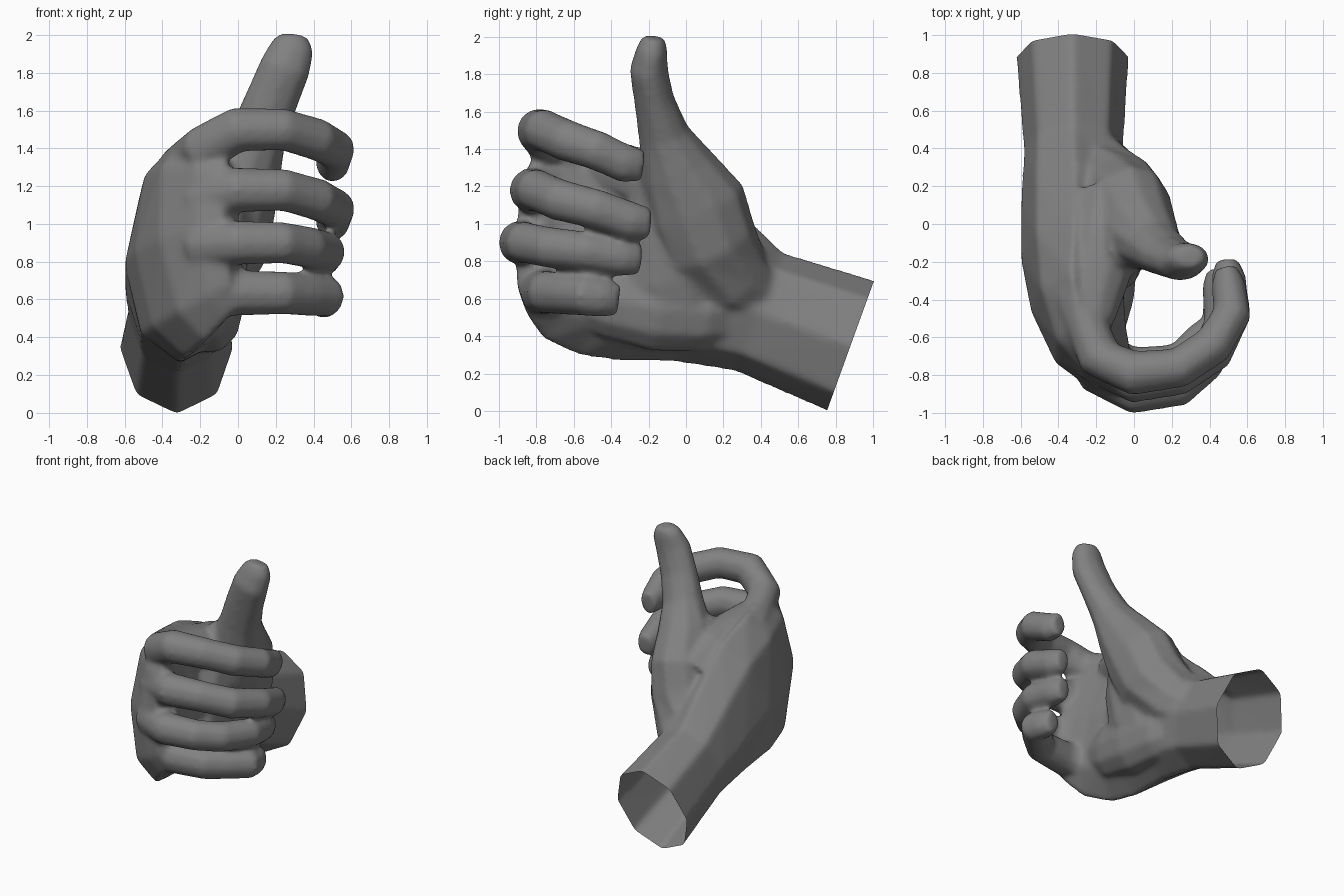
import bpy, bmesh, math
from mathutils import Vector

if "Cube" in bpy.data.objects:
    bpy.data.objects.remove(bpy.data.objects["Cube"], do_unlink=True)

skin = bpy.data.materials.new("grey skin")
skin.use_nodes = True
GREY = (0.22, 0.22, 0.22, 1)
skin.diffuse_color = GREY
skin.node_tree.nodes["Principled BSDF"].inputs["Base Color"].default_value = GREY

bm = bmesh.new()


def loft(path, ref, sides=10):
    """Closed tube through (x, y, z, side radius, radius towards ref)."""
    pts = [Vector(p[:3]) for p in path]
    rings = []
    for i, p in enumerate(path):
        t = (pts[min(i + 1, len(pts) - 1)] - pts[max(i - 1, 0)]).normalized()
        side = t.cross(Vector(ref)).normalized()
        up = side.cross(t)
        ring = []
        for k in range(sides):
            a = math.tau * k / sides
            ring.append(bm.verts.new(pts[i] + side * p[3] * math.cos(a) + up * p[4] * math.sin(a)))
        rings.append(ring)
    faces = [bm.faces.new(rings[0]), bm.faces.new(rings[-1][::-1])]
    for r, s in zip(rings, rings[1:]):
        for k in range(sides):
            n = (k + 1) % sides
            faces.append(bm.faces.new((r[k], s[k], s[n], r[n])))
    bmesh.ops.recalc_face_normals(bm, faces=faces)


def finger(front, out, tip, z_root, z_bend, z_tip, r):
    """Curled finger from the knuckle round to its tip."""
    drop = z_bend - z_tip
    loft([(-0.32, -0.36, z_root, r, r),
          (-0.18, front + 0.08, (z_root + z_bend) / 2, r * 1.1, r * 1.15),
          (0.0, front, z_bend, r * 1.1, r * 1.12),
          (0.24, front + 0.03, z_bend, r, r * 1.05),
          (out - 0.1, front + 0.15, z_bend - drop * 0.3, r, r * 1.05),
          (out, (front + tip) / 2 + 0.04, z_bend - drop * 0.6, r * 0.95, r),
          (out - 0.02, tip - 0.08, z_tip, r * 0.85, r * 0.97),
          (out - 0.03, tip + 0.01, z_tip - 0.01, r * 0.55, r * 0.8)], (0, 0, 1))


# Forearm stub, wrist and palm
loft([(-0.33, 1.07, 0.27, 0.31, 0.39),
      (-0.325, 0.88, 0.35, 0.3, 0.375),
      (-0.32, 0.39, 0.53, 0.265, 0.345),
      (-0.31, 0.12, 0.66, 0.29, 0.44),
      (-0.31, -0.18, 0.79, 0.29, 0.56),
      (-0.3, -0.42, 0.86, 0.25, 0.59),
      (-0.23, -0.64, 0.92, 0.21, 0.56),
      (-0.12, -0.78, 0.96, 0.14, 0.48),
      (-0.03, -0.84, 0.97, 0.09, 0.4)], (0, 0, 1), 8)

# Thumb and the muscle at its base
loft([(-0.3, 0.42, 0.56, 0.18, 0.18),
      (-0.2, 0.24, 0.7, 0.24, 0.24),
      (-0.08, 0.12, 0.9, 0.27, 0.25),
      (-0.02, 0.05, 1.1, 0.28, 0.23),
      (0.04, -0.05, 1.3, 0.21, 0.2),
      (0.11, -0.12, 1.48, 0.14, 0.155),
      (0.18, -0.17, 1.66, 0.11, 0.145),
      (0.25, -0.2, 1.83, 0.105, 0.14),
      (0.29, -0.18, 1.94, 0.085, 0.12),
      (0.3, -0.17, 2.0, 0.06, 0.075)], (1, 0, 0))

# Web between thumb and index finger
loft([(-0.14, 0.12, 1.05, 0.2, 0.2),
      (-0.17, -0.1, 1.18, 0.2, 0.2),
      (-0.2, -0.28, 1.25, 0.18, 0.16),
      (-0.24, -0.5, 1.32, 0.14, 0.12)], (0, 0, 1))

# Pad joining the thumb muscle to the hollow of the palm
loft([(-0.14, 0.0, 0.45, 0.2, 0.13),
      (-0.11, -0.08, 0.7, 0.27, 0.16),
      (-0.1, -0.12, 0.95, 0.25, 0.17),
      (-0.08, -0.12, 1.15, 0.18, 0.17),
      (0.0, -0.11, 1.36, 0.12, 0.15)], (1, 0, 0))

# Heel of the palm
loft([(-0.26, 0.28, 0.52, 0.16, 0.18),
      (-0.18, 0.08, 0.53, 0.18, 0.22),
      (-0.15, -0.15, 0.55, 0.18, 0.24),
      (-0.16, -0.4, 0.6, 0.16, 0.22),
      (-0.18, -0.6, 0.65, 0.12, 0.16)], (0, 0, 1))

# Index, middle, ring and little fingers
finger(-0.79, 0.52, -0.24, 1.3, 1.5, 1.32, 0.11)
finger(-0.83, 0.52, -0.2, 1.1, 1.18, 1.01, 0.11)
finger(-0.89, 0.47, -0.25, 0.88, 0.9, 0.82, 0.108)
finger(-0.77, 0.47, -0.37, 0.64, 0.635, 0.605, 0.112)

mesh = bpy.data.meshes.new("hand_parts")
bm.to_mesh(mesh)
bm.free()
hand = bpy.data.objects.new("hand", mesh)
bpy.context.collection.objects.link(hand)

# Fuse the parts into one smooth skin
remesh = hand.modifiers.new("fuse", 'REMESH')
remesh.mode = 'VOXEL'
remesh.voxel_size = 0.016
smooth = hand.modifiers.new("soften", 'SMOOTH')
smooth.factor = 0.5
smooth.iterations = 18
deps = bpy.context.evaluated_depsgraph_get()
fused = bpy.data.meshes.new_from_object(hand.evaluated_get(deps))
hand.modifiers.clear()
hand.data = fused

# Cut the wrist open
bm = bmesh.new()
bm.from_mesh(fused)
bmesh.ops.bisect_plane(bm, geom=bm.verts[:] + bm.edges[:] + bm.faces[:],
                       plane_co=(-0.33, 0.88, 0.35), plane_no=(0, 0.94, -0.34), clear_outer=True)
bm.to_mesh(fused)
bm.free()

fused.materials.clear()
fused.materials.append(skin)
for poly in fused.polygons:
    poly.use_smooth = True
    poly.material_index = 0
